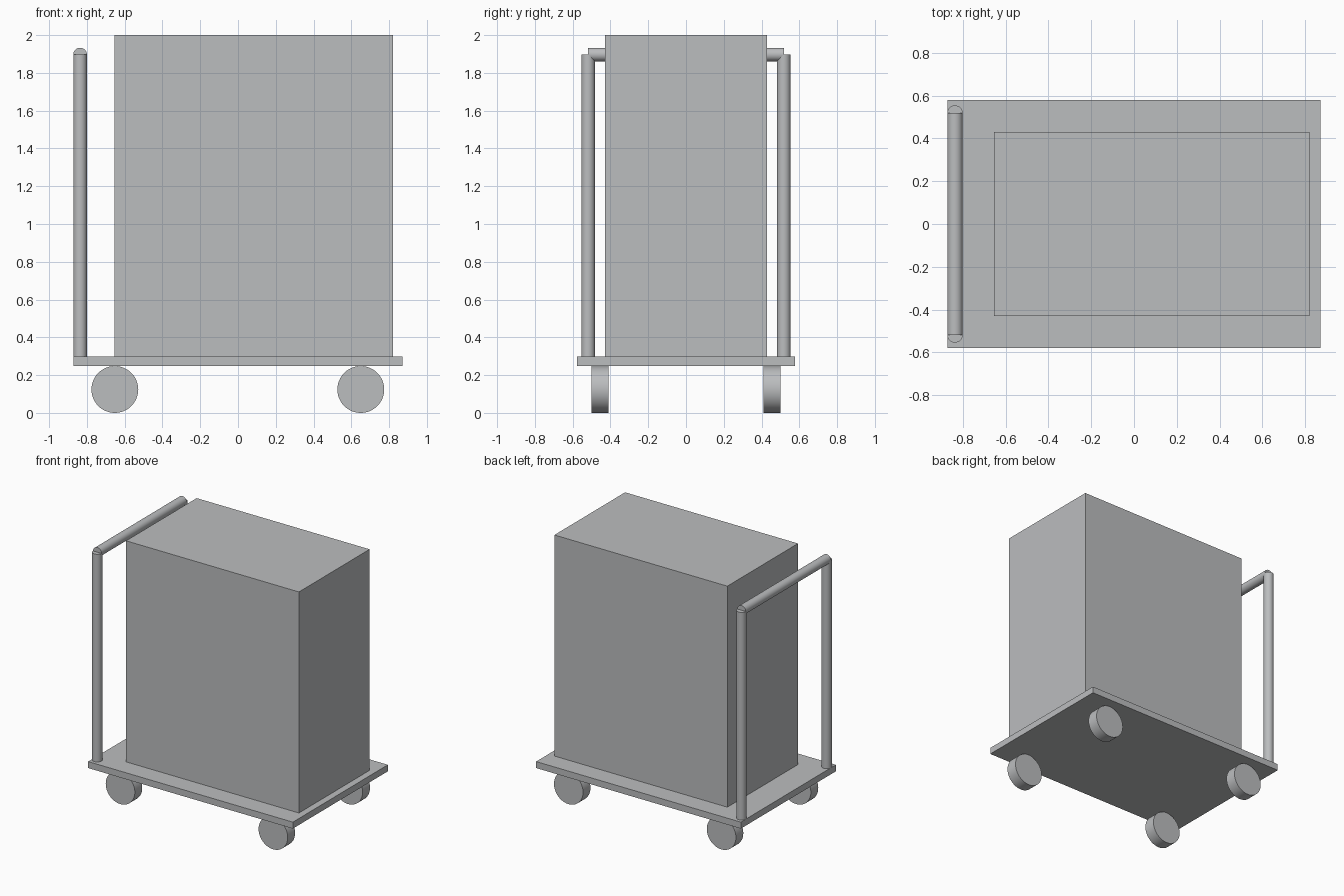
import bpy
import math

cube = bpy.data.objects.get("Cube")
if cube:
    bpy.data.objects.remove(cube, do_unlink=True)

grey = bpy.data.materials.new("plain_grey")
grey.use_nodes = True
colour = (0.5, 0.51, 0.52, 1)
grey.diffuse_color = colour
grey.node_tree.nodes["Principled BSDF"].inputs["Base Color"].default_value = colour


def box(name, low, high):
    centre = [(a + b) / 2 for a, b in zip(low, high)]
    bpy.ops.mesh.primitive_cube_add(size=1, location=centre)
    ob = bpy.context.object
    ob.name = name
    ob.scale = [b - a for a, b in zip(low, high)]
    bpy.ops.object.transform_apply(location=False, rotation=False, scale=True)
    ob.data.materials.append(grey)


def rod(name, centre, radius, length, along_y=False, sides=32):
    tilt = math.pi / 2 if along_y else 0
    bpy.ops.mesh.primitive_cylinder_add(vertices=sides, radius=radius, depth=length,
                                        location=centre, rotation=(tilt, 0, 0))
    ob = bpy.context.object
    ob.name = name
    ob.data.materials.append(grey)
    bpy.ops.object.shade_smooth_by_angle(angle=math.radians(35))


# Flat deck and the load standing on it
deck_low, deck_top = 0.248, 0.298
box("platform", (-0.872, -0.578, deck_low), (0.872, 0.578, deck_top))
box("cargo_box", (-0.653, -0.43, deck_top), (0.82, 0.43, 2))

# Push handle: two posts and a crossbar
handle_x, handle_y, handle_z, tube = -0.836, 0.518, 1.897, 0.036
for side, y in (("front", -handle_y), ("back", handle_y)):
    rod(f"{side}_handle_post", (handle_x, y, (deck_top + handle_z) / 2),
        tube, handle_z - deck_top)
rod("handle_crossbar", (handle_x, 0, handle_z), tube, 2 * handle_y, along_y=True)

# Four wheels under the deck
wheel_radius = deck_low / 2
for end, x in (("right", -0.652), ("left", 0.65)):
    for side, y in (("front", -0.456), ("back", 0.456)):
        rod(f"{side}_{end}_wheel", (x, y, wheel_radius), wheel_radius, 0.09,
            along_y=True, sides=48)
